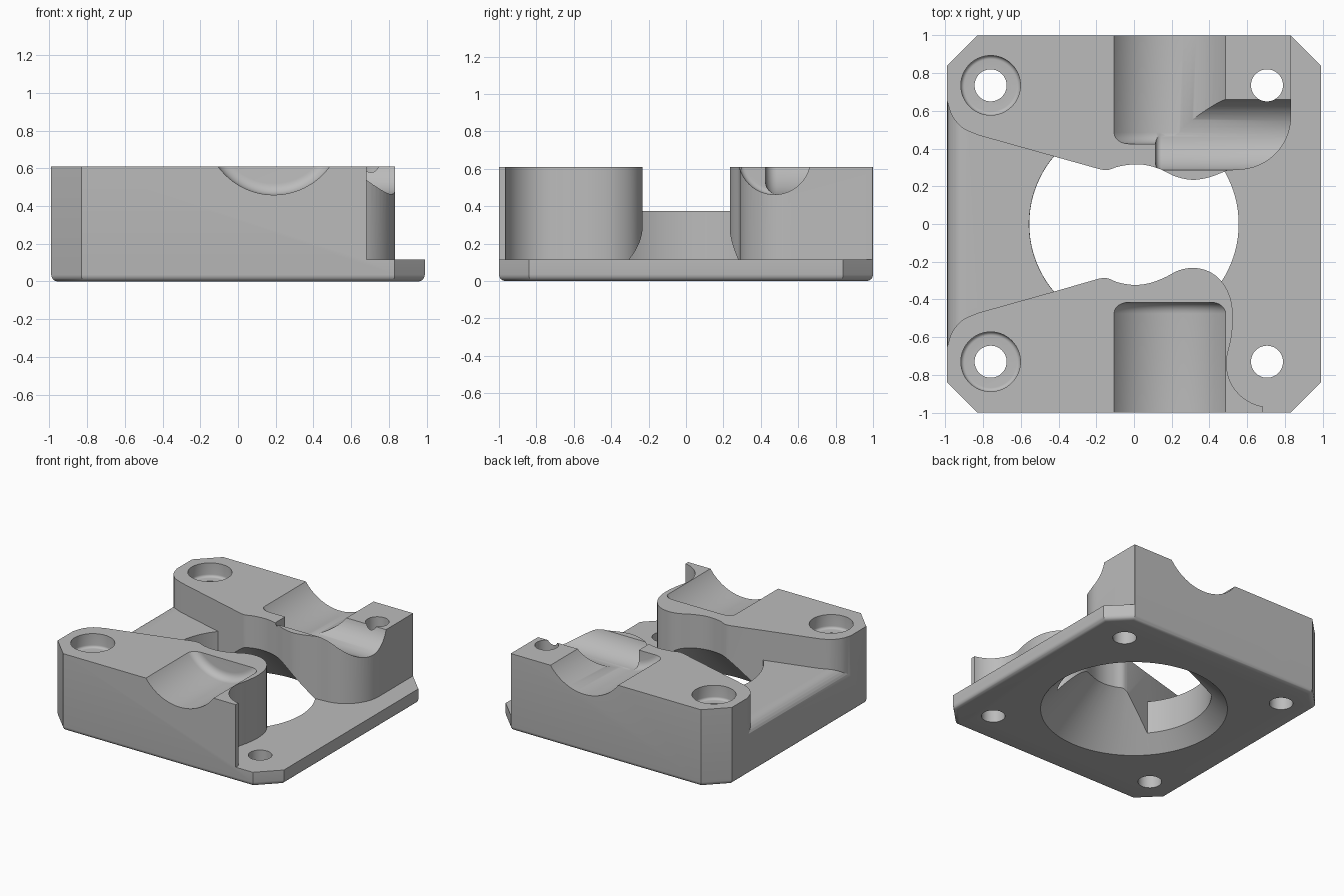
import bpy, bmesh, math
from mathutils import Vector, Matrix

cube = bpy.data.objects.get("Cube")
if cube:
    bpy.data.objects.remove(cube, do_unlink=True)

TOP, PLATE, BRIDGE = 0.61, 0.115, 0.375

grey = bpy.data.materials.new("light grey")
grey.use_nodes = True
COLOUR = (0.5, 0.5, 0.5, 1)
grey.diffuse_color = COLOUR
grey.node_tree.nodes["Principled BSDF"].inputs["Base Color"].default_value = COLOUR


def face_outward(bm):
    bm.normal_update()
    bmesh.ops.recalc_face_normals(bm, faces=bm.faces)
    if bm.calc_volume(signed=True) < 0:
        bmesh.ops.reverse_faces(bm, faces=bm.faces)
    bm.normal_update()


def add_object(name, bm):
    face_outward(bm)
    mesh = bpy.data.meshes.new(name)
    bm.to_mesh(mesh)
    bm.free()
    mesh.materials.append(grey)
    obj = bpy.data.objects.new(name, mesh)
    bpy.context.collection.objects.link(obj)
    return obj


def prism(name, outline, z0, z1, bottom_round=0.0):
    """Closed solid from an xy outline, optionally with a rounded bottom rim."""
    bm = bmesh.new()
    low = [bm.verts.new((x, y, z0)) for x, y in outline]
    high = [bm.verts.new((x, y, z1)) for x, y in outline]
    base = bm.faces.new(low)
    bm.faces.new(high)
    for i in range(len(low)):
        bm.faces.new((low[i - 1], low[i], high[i], high[i - 1]))
    face_outward(bm)
    if bottom_round:
        bmesh.ops.bevel(bm, geom=list(base.edges), offset=bottom_round, segments=5,
                        profile=0.5, affect='EDGES')
    return add_object(name, bm)


def cylinder(name, start, end, r1, r2=None, end_round=0.0, segments=96):
    """Cylinder or cone between two points; end_round softens the start rim."""
    start, end = Vector(start), Vector(end)
    axis = end - start
    bm = bmesh.new()
    bmesh.ops.create_cone(bm, cap_ends=True, segments=segments, radius1=r1,
                          radius2=r1 if r2 is None else r2, depth=axis.length)
    face_outward(bm)
    if end_round:
        rim = [e for e in bm.edges if all(v.co.z < 0 for v in e.verts)]
        bmesh.ops.bevel(bm, geom=rim, offset=end_round, segments=6,
                        profile=0.5, affect='EDGES')
    turn = Vector((0, 0, 1)).rotation_difference(axis).to_matrix().to_4x4()
    bm.transform(Matrix.Translation((start + end) / 2) @ turn)
    return add_object(name, bm)


def cut(target, cutter):
    mod = target.modifiers.new("cut", 'BOOLEAN')
    mod.operation, mod.solver, mod.object = 'DIFFERENCE', 'EXACT', cutter
    bpy.context.view_layer.objects.active = target
    bpy.ops.object.modifier_apply(modifier=mod.name)
    bpy.data.objects.remove(cutter, do_unlink=True)


def smooth(points, steps=5):
    """Smooth open curve through the points."""
    p = [Vector(q) for q in points]
    p = [p[0] * 2 - p[1]] + p + [p[-1] * 2 - p[-2]]
    out = []
    for a, b, c, d in zip(p, p[1:], p[2:], p[3:]):
        for i in range(steps):
            t = i / steps
            out.append(0.5 * (2 * b + (c - a) * t + (2 * a - 5 * b + 4 * c - d) * t * t
                              + (3 * b - a - 3 * c + d) * t ** 3))
    return [tuple(v) for v in out] + [tuple(points[-1])]


def arc(cx, cy, r, a0, a1, steps=16):
    angles = [math.radians(a0 + (a1 - a0) * i / steps) for i in range(steps + 1)]
    return [(cx + r * math.cos(a), cy + r * math.sin(a)) for a in angles]


# Full-height block with cut corners and a rounded lower rim
corners = [(-0.99, -0.84), (-0.83, -1), (0.83, -1), (0.99, -0.84)]
outline = corners + [(x, -y) for x, y in reversed(corners)]
body = prism("clamp_body", outline, 0, TOP, 0.035)

# Left end of the valley wall, mirrored in y for the two sides
left_wall = [(-0.42, 0.357)]
left_wall += smooth([(-0.83, 0.472), (-0.91, 0.51), (-0.965, 0.575), (-0.99, 0.65)])
left_wall.append((-1.3, 0.66))

# Front wall of the valley, from the screw pocket to the left
front_wall = [(0.68, -1.3), (0.68, -0.966)] + arc(0.72, -0.74, 0.23, 256, 165)
front_wall += smooth([(0.515, -0.61), (0.525, -0.5), (0.51, -0.39), (0.465, -0.305),
                      (0.4, -0.253), (0.32, -0.233), (0.24, -0.245), (0.16, -0.285),
                      (0.08, -0.314), (0, -0.323), (-0.08, -0.311), (-0.14, -0.288),
                      (-0.18, -0.288)])
front_wall += [(x, -y) for x, y in left_wall]

# Back wall of the valley, from the right side to the left
back_wall = [(0.833, 1.3)] + arc(0.548, 0.572, 0.285, 0, -90)
back_wall += smooth([(0.49, 0.282), (0.4, 0.248), (0.31, 0.234), (0.22, 0.252),
                     (0.14, 0.29), (0.07, 0.311), (0, 0.316), (-0.08, 0.305),
                     (-0.14, 0.286), (-0.18, 0.29)])
back_wall += left_wall
valley_outline = front_wall + back_wall[::-1] + [(1.3, 1.3), (1.3, -1.3)]
valley = prism("valley", valley_outline, PLATE, 0.8)

# Bridge left standing in the valley, with a rounded outer edge and round inner wall
profile = [(-1.4, 0), (-0.3, 0), (-0.3, BRIDGE)]
profile += arc(-0.89, BRIDGE - 0.1, 0.1, 90, 180, 8) + [(-1.4, BRIDGE - 0.1)]
bridge = prism("left_bridge", profile, -0.8, 0.8)
bridge.data.transform(Matrix.Rotation(math.pi / 2, 4, 'X'))
cut(bridge, cylinder("bore", (0, 0, -0.1), (0, 0, 0.8), 0.556))
cut(valley, bridge)

# Valley, then the conical centre opening
cutters = [valley, cylinder("funnel", (0, 0, -0.05), (0, 0, 0.45), 0.72, 0.22)]

# Round channels along the top
cutters.append(cylinder("front_channel", (0.19, -0.415, 0.825), (0.19, -1.2, 0.825),
                        0.366, end_round=0.06))
cutters.append(cylinder("back_channel", (0.19, 0.425, 0.825), (0.19, 1.2, 0.825),
                        0.366, end_round=0.06))
cutters.append(cylinder("side_channel", (0.115, 0.473, 0.655), (1.2, 0.473, 0.655),
                        0.193, end_round=0.03))

# Screw holes, counterbored on the left
for y in (-0.73, 0.735):
    for x in (-0.76, 0.705):
        cutters.append(cylinder("screw_hole", (x, y, -0.1), (x, y, 0.8), 0.085, segments=48))
    cutters.append(cylinder("counterbore", (-0.76, y, 0.5), (-0.76, y, 0.8), 0.158,
                            end_round=0.02, segments=64))

for cutter in cutters:
    cut(body, cutter)

# Smooth shading with crisp edges
bpy.ops.object.select_all(action='DESELECT')
body.select_set(True)
bpy.context.view_layer.objects.active = body
bpy.ops.object.shade_smooth_by_angle(angle=math.radians(30))
